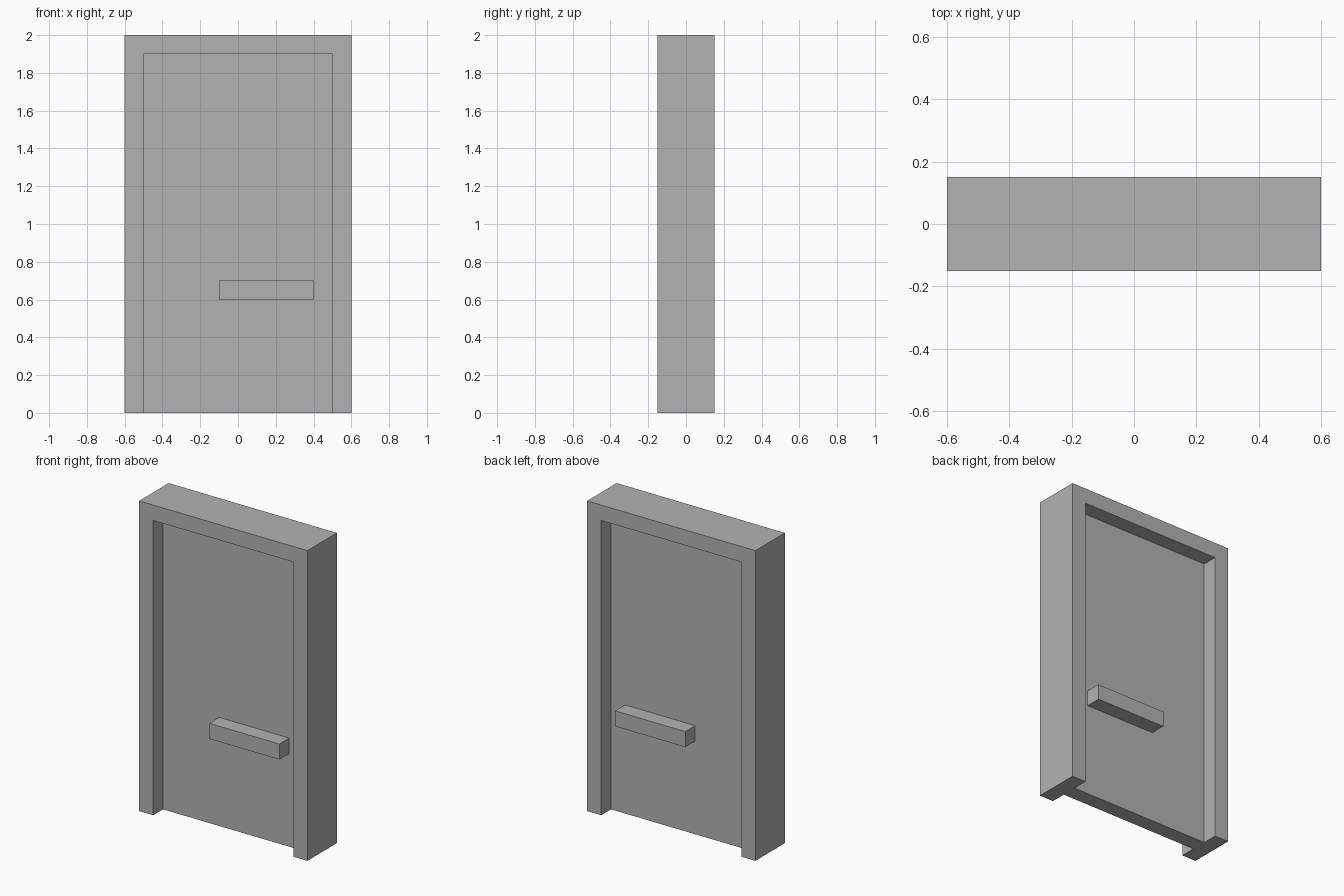
import bpy
import bmesh

cube = bpy.data.objects.get("Cube")
if cube:
    bpy.data.objects.remove(cube, do_unlink=True)

# Single plain grey finish
grey = bpy.data.materials.new("plain_grey")
grey.use_nodes = True
colour = (0.45, 0.45, 0.45, 1)
grey.diffuse_color = colour
grey.node_tree.nodes["Principled BSDF"].inputs["Base Color"].default_value = colour


def extrude_profile(name, profile, depth):
    """Extrude an (x, z) outline along y, centred on y = 0."""
    bm = bmesh.new()
    face = bm.faces.new([bm.verts.new((x, -depth / 2, z)) for x, z in profile])
    result = bmesh.ops.extrude_face_region(bm, geom=[face])
    moved = [v for v in result["geom"] if isinstance(v, bmesh.types.BMVert)]
    bmesh.ops.translate(bm, verts=moved, vec=(0, depth, 0))
    bmesh.ops.recalc_face_normals(bm, faces=bm.faces)
    mesh = bpy.data.meshes.new(name)
    bm.to_mesh(mesh)
    bm.free()
    mesh.materials.append(grey)
    obj = bpy.data.objects.new(name, mesh)
    bpy.context.collection.objects.link(obj)
    return obj


def rectangle(left, right, bottom, top):
    return [(left, bottom), (right, bottom), (right, top), (left, top)]


WIDTH, HEIGHT, DEPTH, BORDER = 1.2, 2.0, 0.3, 0.1
outer = WIDTH / 2
inner = outer - BORDER
lintel = HEIGHT - BORDER

# Door frame: two jambs and a lintel in one arch outline
half = [(inner, lintel), (inner, 0), (outer, 0), (outer, HEIGHT)]
mirrored = [(-x, z) for x, z in reversed(half)]
extrude_profile("door_frame", half + mirrored, DEPTH)

# Door panel set back in the middle of the frame
extrude_profile("door_panel", rectangle(-inner, inner, 0, lintel), 0.1)

# Handle bar passing through the panel, flush with the frame on both sides
extrude_profile("handle_bar", rectangle(-0.1, 0.4, 0.6, 0.7), DEPTH)
